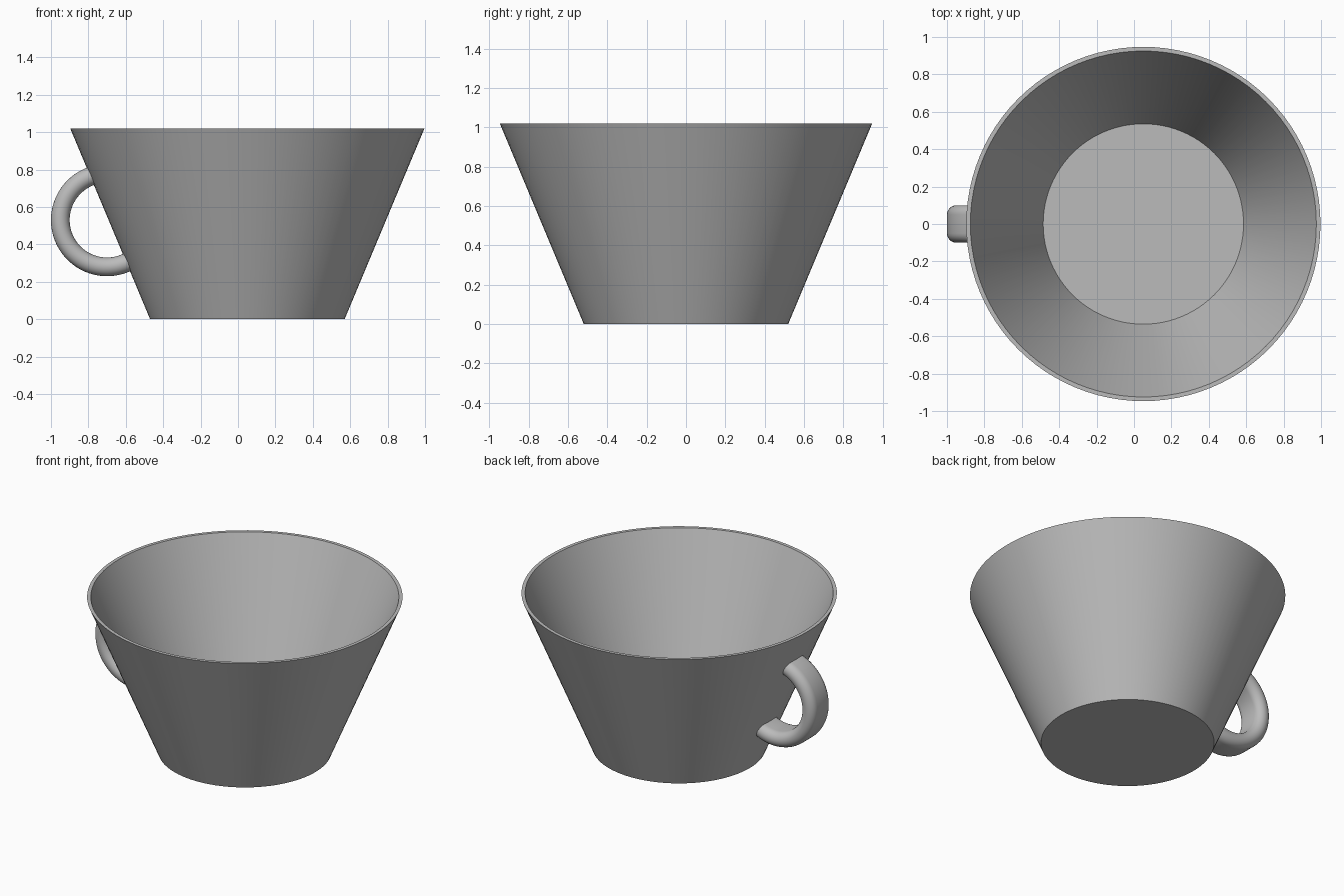
import bpy
import bmesh
from math import cos, sin, pi, radians

cube = bpy.data.objects.get("Cube")
if cube:
    bpy.data.objects.remove(cube, do_unlink=True)

GREY = (0.5, 0.5, 0.5, 1.0)
mat = bpy.data.materials.new("ceramic grey")
mat.use_nodes = True
mat.diffuse_color = GREY
mat.node_tree.nodes["Principled BSDF"].inputs["Base Color"].default_value = GREY

CUP_X = 0.05
HEIGHT, BASE_R, RIM_R = 1.02, 0.52, 0.947
WALL, FLOOR = 0.022, 0.09


def outer_radius(z):
    return BASE_R + (RIM_R - BASE_R) * z / HEIGHT


def finish(name, bm, location):
    bmesh.ops.recalc_face_normals(bm, faces=bm.faces)
    mesh = bpy.data.meshes.new(name)
    bm.to_mesh(mesh)
    bm.free()
    mesh.materials.append(mat)
    obj = bpy.data.objects.new(name, mesh)
    obj.location = location
    bpy.context.collection.objects.link(obj)
    return obj


def lathe(name, profile, steps=96):
    """Revolve (radius, z) points about z, capping both ends."""
    bm = bmesh.new()
    rings = [[bm.verts.new((r * cos(2 * pi * i / steps), r * sin(2 * pi * i / steps), z))
              for i in range(steps)] for r, z in profile]
    for a, b in zip(rings, rings[1:]):
        for i in range(steps):
            j = (i + 1) % steps
            bm.faces.new((a[i], a[j], b[j], b[i]))
    bm.faces.new(rings[0])
    bm.faces.new(rings[-1])
    return finish(name, bm, (CUP_X, 0, 0))


def ring(name, radius, half_thick, half_flat, location, steps=96, arc=12):
    """Ring in the xz plane with a rounded, flat-sided cross-section."""
    section = []
    for side in (1, -1):
        for k in range(arc + 1):
            a = pi * k / arc
            section.append((side * half_thick * cos(a),
                            side * (half_flat + half_thick * sin(a))))
    bm = bmesh.new()
    loops = []
    for i in range(steps):
        t = 2 * pi * i / steps
        loops.append([bm.verts.new(((radius + u) * cos(t), v, (radius + u) * sin(t)))
                      for u, v in section])
    n = len(section)
    for i in range(steps):
        a, b = loops[i], loops[(i + 1) % steps]
        for k in range(n):
            m = (k + 1) % n
            bm.faces.new((a[k], a[m], b[m], b[k]))
    return finish(name, bm, location)


def smooth(obj):
    bpy.ops.object.select_all(action="DESELECT")
    obj.select_set(True)
    bpy.context.view_layer.objects.active = obj
    bpy.ops.object.shade_smooth_by_angle(angle=radians(30))


# Tapered open bowl of the cup
bowl = lathe("cup_bowl", [
    (BASE_R, 0), (RIM_R, HEIGHT), (RIM_R - WALL, HEIGHT),
    (outer_radius(FLOOR) - WALL, FLOOR)])
smooth(bowl)

# Handle, trimmed so that it ends inside the wall
handle = ring("handle", 0.25, 0.05, 0.05, (-0.70, 0, 0.53))
cutter = lathe("handle_cutter", [
    (BASE_R - WALL / 2, 0), (RIM_R - WALL / 2, HEIGHT)])
cutter.hide_render = True
trim = handle.modifiers.new("trim", "BOOLEAN")
trim.operation = "DIFFERENCE"
trim.solver = "EXACT"
trim.object = cutter
bpy.context.view_layer.objects.active = handle
bpy.ops.object.modifier_apply(modifier=trim.name)
bpy.data.objects.remove(cutter, do_unlink=True)
smooth(handle)
